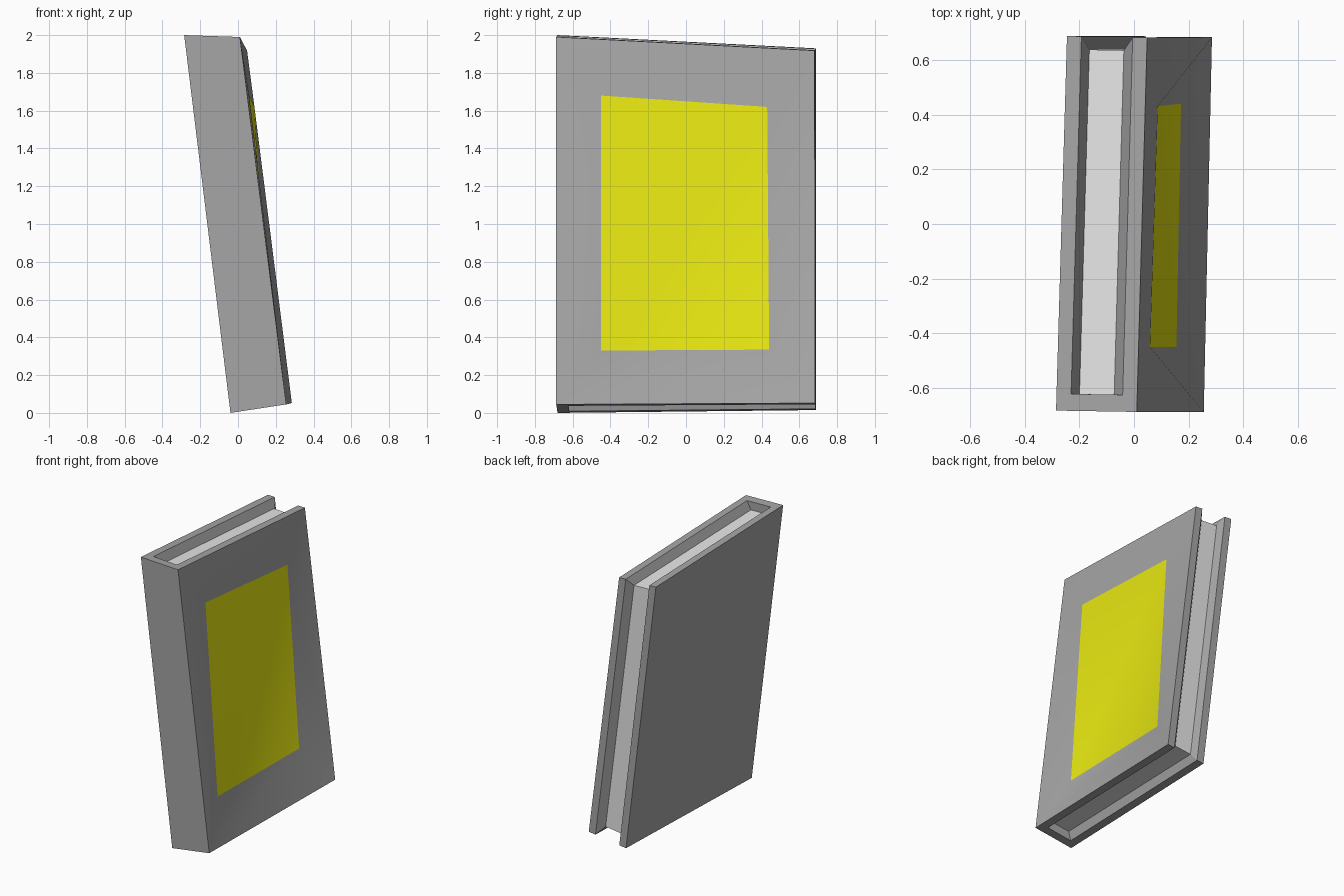
import bpy
import bmesh
from mathutils import Vector

cube = bpy.data.objects.get("Cube")
if cube:
    bpy.data.objects.remove(cube, do_unlink=True)


def material(name, rgb):
    mat = bpy.data.materials.new(name)
    mat.use_nodes = True
    mat.diffuse_color = (*rgb, 1)
    mat.node_tree.nodes["Principled BSDF"].inputs["Base Color"].default_value = (*rgb, 1)
    return mat


COVER, PAGES, LABEL = range(3)
materials = [
    material("cover_grey", (0.38, 0.38, 0.38)),
    material("page_white", (0.8, 0.8, 0.8)),
    material("label_yellow", (0.8, 0.8, 0.006)),
]

# Corners of the leaning block, keyed by (side, depth, height)
CORNERS = {
    (0, 0, 0): (-0.04, -0.68, 0.0), (1, 0, 0): (0.255, -0.687, 0.045),
    (0, 1, 0): (-0.01, 0.687, 0.015), (1, 1, 0): (0.285, 0.683, 0.052),
    (0, 0, 1): (-0.285, -0.682, 2.0), (1, 0, 1): (0.01, -0.687, 1.99),
    (0, 1, 1): (-0.245, 0.687, 1.93), (1, 1, 1): (0.048, 0.681, 1.918),
}


def place(u, v, w):
    """Map unit block coordinates into the leaning, slightly twisted block."""
    total = Vector()
    for (i, j, k), corner in CORNERS.items():
        weight = (u if i else 1 - u) * (v if j else 1 - v) * (w if k else 1 - w)
        total += Vector(corner) * weight
    return total


bm = bmesh.new()


def loop(left, right, front, back, gap):
    """U-shaped loop around the spine: one row of points below, one above."""
    plan = [(left, back), (left, front), (right, front), (right, back)]
    return [[bm.verts.new(place(u, v, w)) for u, v in plan] for w in (gap, 1 - gap)]


def face(*verts, mat=COVER):
    bm.faces.new(verts).material_index = mat


outer = loop(0, 1, 0, 1, 0)
rim = loop(0.18, 0.82, 0.045, 1, 0)
inner = loop(0.26, 0.69, 0.045, 0.965, 0.03)

# Cover edges, sloping recess walls and page ends, below and above
for end in range(2):
    for a, b in ((outer, rim), (rim, inner)):
        for i in range(3):
            face(a[end][i], a[end][i + 1], b[end][i + 1], b[end][i])
    face(*inner[end], mat=PAGES)

# Fore edge: board edges, sloping walls and pages
for a, b in ((outer, rim), (rim, inner)):
    for i in (0, 3):
        face(a[0][i], b[0][i], b[1][i], a[1][i])
face(inner[0][0], inner[0][3], inner[1][3], inner[1][0], mat=PAGES)

# Plain board and spine
for i in (0, 1):
    face(outer[0][i], outer[0][i + 1], outer[1][i + 1], outer[1][i])

# Labelled board, dished toward the bottom of the label
board = [outer[0][2], outer[0][3], outer[1][3], outer[1][2]]
label = [bm.verts.new(p) for p in (
    (0.155, -0.45, 0.33), (0.172, 0.44, 0.335),
    (0.087, 0.43, 1.62), (0.059, -0.45, 1.68))]
face(*label, mat=LABEL)
for i in (0, 2):
    face(board[i], board[i + 1], label[i + 1], label[i])
for low, high in ((0, 3), (1, 2)):
    face(board[low], board[high], label[high])
    face(board[low], label[high], label[low])

bmesh.ops.recalc_face_normals(bm, faces=bm.faces)
mesh = bpy.data.meshes.new("book")
bm.to_mesh(mesh)
bm.free()
for mat in materials:
    mesh.materials.append(mat)
book = bpy.data.objects.new("book", mesh)
bpy.context.collection.objects.link(book)

bpy.ops.object.select_all(action="DESELECT")
book.select_set(True)
bpy.context.view_layer.objects.active = book
bpy.ops.object.shade_smooth_by_angle()
